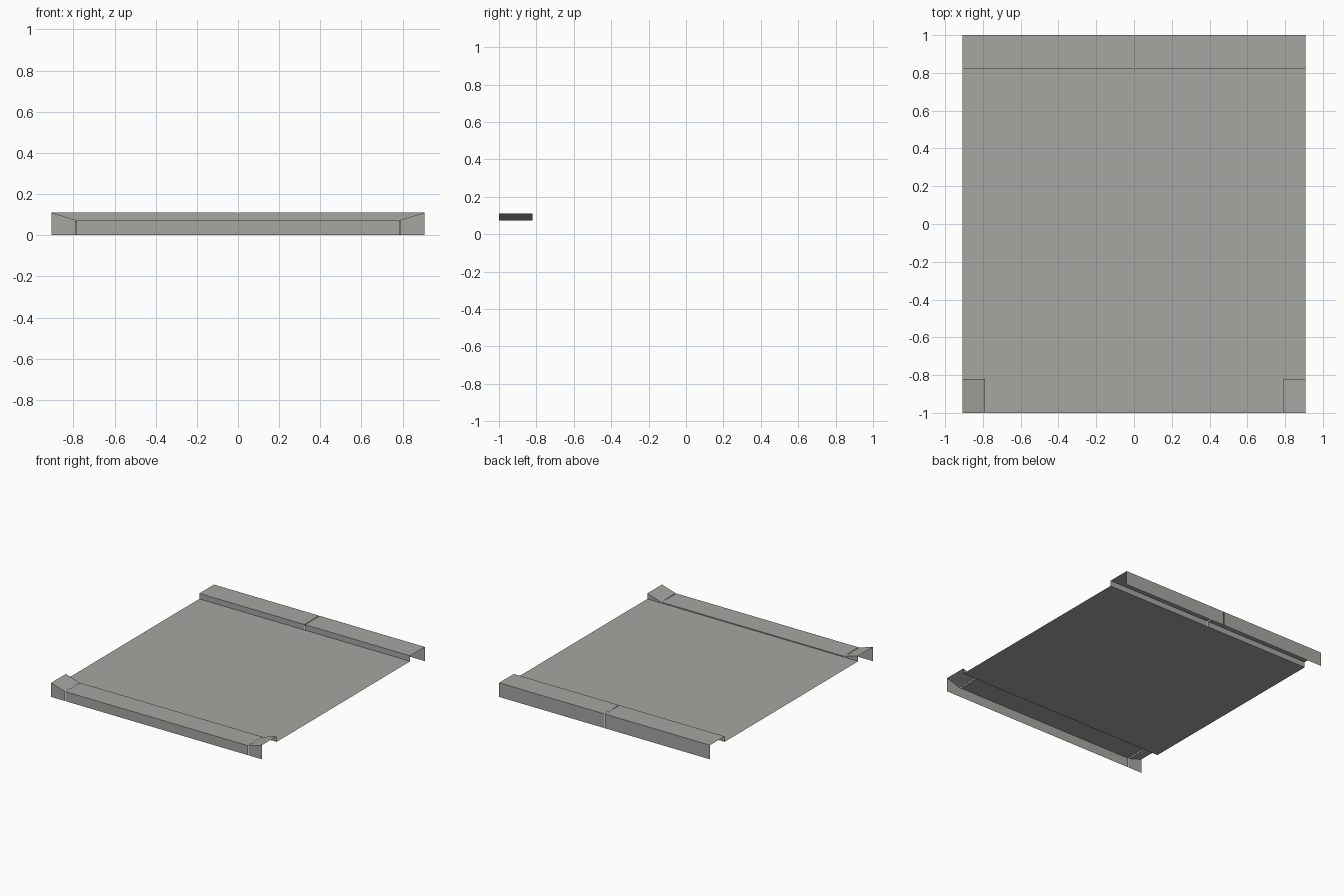
import bpy

if "Cube" in bpy.data.objects:
    bpy.data.objects.remove(bpy.data.objects["Cube"])

# Main dimensions
HALF_X = 0.907
OUTER, INNER = 1.0, 0.82
ROAD_Z, LOW_Z, KERB_Z = 0.067, 0.074, 0.11
RAMP_X = 0.787
JOINT = 0.002  # half width of the joint between kerb stones

concrete = bpy.data.materials.new("grey concrete")
concrete.diffuse_color = (0.38, 0.39, 0.36, 1)
concrete.use_nodes = True
concrete.node_tree.nodes["Principled BSDF"].inputs["Base Color"].default_value = concrete.diffuse_color


def make_object(name, verts, faces):
    mesh = bpy.data.meshes.new(name)
    mesh.from_pydata(verts, [], faces)
    mesh.materials.append(concrete)
    obj = bpy.data.objects.new(name, mesh)
    bpy.context.collection.objects.link(obj)
    return obj


def kerb(name, x0, x1, z0, z1, side):
    """Open kerb shell from x0 to x1, its top height going from z0 to z1."""
    verts = []
    for x, z in ((x0, z0), (x1, z1)):
        profile = [(-OUTER, 0), (-OUTER, z), (-INNER, z), (-INNER, ROAD_Z)]
        if side > 0:
            profile = [(-y, h) for y, h in reversed(profile)]
        verts += [(x, y, h) for y, h in profile]
    faces = [(i, i + 4, i + 5, i + 1) for i in range(3)]
    return make_object(name, verts, faces)


# Road surface
make_object("road_surface",
            [(-HALF_X, -INNER, ROAD_Z), (HALF_X, -INNER, ROAD_Z),
             (HALF_X, INNER, ROAD_Z), (-HALF_X, INNER, ROAD_Z)],
            [(0, 1, 2, 3)])

# Full height kerb along the back, in two stones
kerb("back_kerb_left", -HALF_X, -JOINT, KERB_Z, KERB_Z, 1)
kerb("back_kerb_right", JOINT, HALF_X, KERB_Z, KERB_Z, 1)

# Dropped kerb along the front with a ramp stone at each end
kerb("dropped_kerb", -RAMP_X + JOINT, RAMP_X - JOINT, LOW_Z, LOW_Z, -1)
kerb("ramp_kerb_left", -HALF_X, -RAMP_X - JOINT, KERB_Z, LOW_Z, -1)
kerb("ramp_kerb_right", RAMP_X + JOINT, HALF_X, LOW_Z, KERB_Z, -1)
